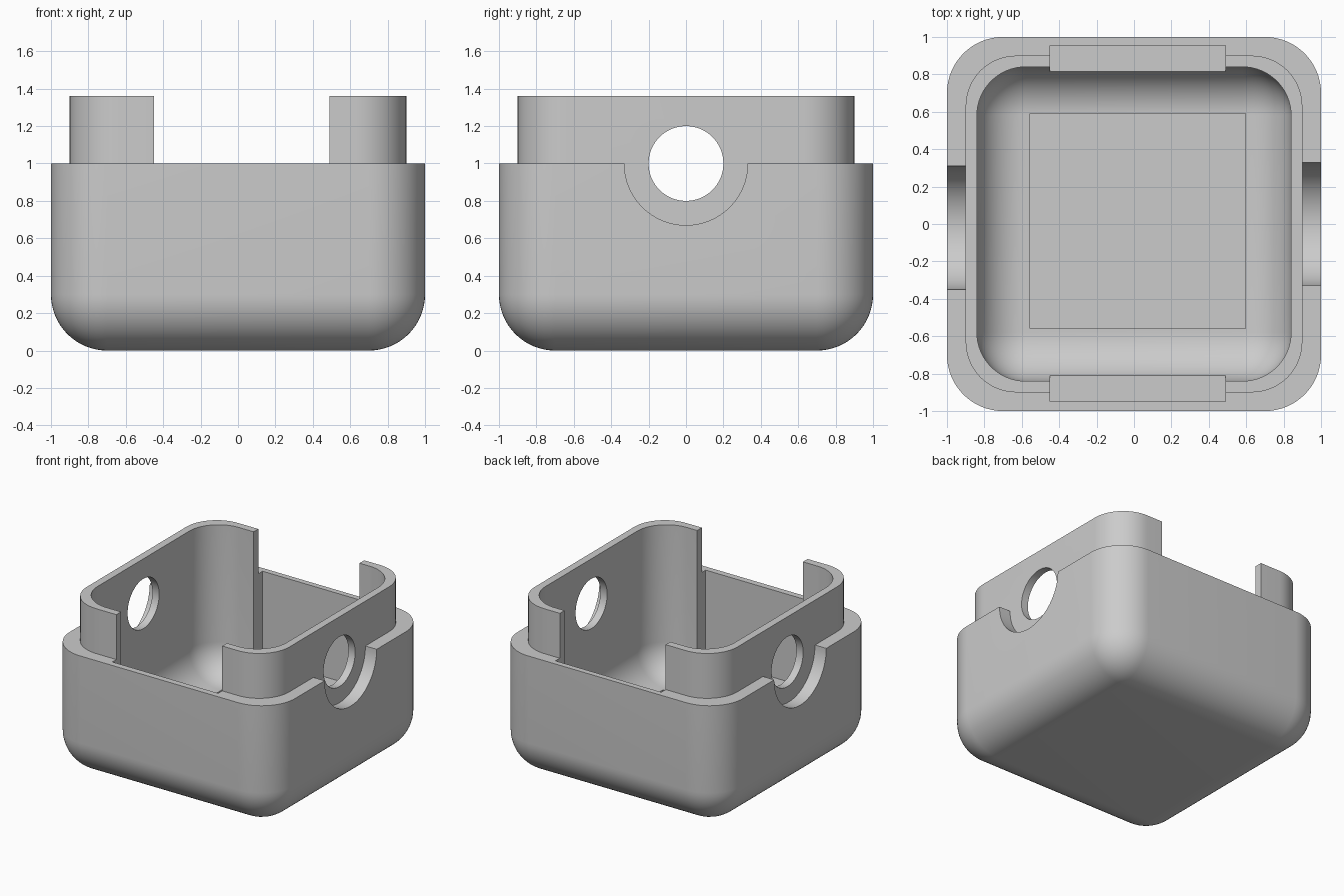
import bpy, bmesh, math
from mathutils import Matrix, Vector

old = bpy.data.objects.get("Cube")
if old:
    bpy.data.objects.remove(old, do_unlink=True)

grey = bpy.data.materials.new("plain grey")
grey.use_nodes = True
colour = (0.6, 0.6, 0.6, 1)
grey.diffuse_color = colour
grey.node_tree.nodes["Principled BSDF"].inputs["Base Color"].default_value = colour


def to_object(name, bm):
    bmesh.ops.recalc_face_normals(bm, faces=bm.faces)
    mesh = bpy.data.meshes.new(name)
    bm.to_mesh(mesh)
    bm.free()
    mesh.materials.append(grey)
    obj = bpy.data.objects.new(name, mesh)
    bpy.context.collection.objects.link(obj)
    return obj


def block(name, low, high, radius=0, round_bottom=False):
    """Box between two corners, with rounded uprights and optionally a rounded base."""
    low, high = Vector(low), Vector(high)
    bm = bmesh.new()
    bmesh.ops.create_cube(bm, size=1)
    bmesh.ops.scale(bm, vec=high - low, verts=bm.verts)
    bmesh.ops.translate(bm, vec=(low + high) / 2, verts=bm.verts)
    if radius:
        def rounded(edge):
            a, b = (v.co.z for v in edge.verts)
            return abs(a - b) > 0.01 or (round_bottom and max(a, b) < low.z + 0.01)
        bmesh.ops.bevel(bm, geom=[e for e in bm.edges if rounded(e)], offset=radius,
                        segments=16, profile=0.5, affect='EDGES')
    return to_object(name, bm)


def side_cylinder(name, radius, x, y, length):
    """Cylinder along x at rim height."""
    bm = bmesh.new()
    place = Matrix.Translation((x, y, 1)) @ Matrix.Rotation(math.pi / 2, 4, 'Y')
    bmesh.ops.create_cone(bm, cap_ends=True, segments=64, radius1=radius,
                          radius2=radius, depth=length, matrix=place)
    return to_object(name, bm)


def combine(target, tool, operation='DIFFERENCE'):
    mod = target.modifiers.new("combine", 'BOOLEAN')
    mod.operation, mod.solver, mod.object = operation, 'EXACT', tool
    bpy.context.view_layer.objects.active = target
    bpy.ops.object.modifier_apply(modifier=mod.name)
    bpy.data.objects.remove(tool, do_unlink=True)


# Outer body with half-round notches in both sides
case = block("open_case", (-1, -1, 0), (1, 1, 1), 0.3, True)
for x, y in ((1, 0), (-1, -0.02)):
    combine(case, side_cylinder("notch_cutter", 0.33, x, y, 0.22))

# Raised lip around the rim
combine(case, block("lip", (-0.9, -0.9, 0.6), (0.9, 0.9, 1.36), 0.27), 'UNION')

# Rounded cavity and shallow floor recess
combine(case, block("cavity_cutter", (-0.84, -0.84, 0.16), (0.84, 0.84, 1.6), 0.26, True))
combine(case, block("floor_cutter", (-0.555, -0.56, 0.13), (0.595, 0.59, 0.5)))

# Deep slots through the front and back of the lip
for y0, y1 in ((-0.95, -0.81), (0.815, 0.955)):
    combine(case, block("slot_cutter", (-0.45, y0, 0.3), (0.49, y1, 1.7)))

# Round hole through both sides
combine(case, side_cylinder("hole_cutter", 0.2, 0, 0, 2.4))

# Smooth rounds, crisp edges
bpy.ops.object.select_all(action='DESELECT')
case.select_set(True)
bpy.context.view_layer.objects.active = case
bpy.ops.object.shade_smooth_by_angle(angle=math.radians(30))
